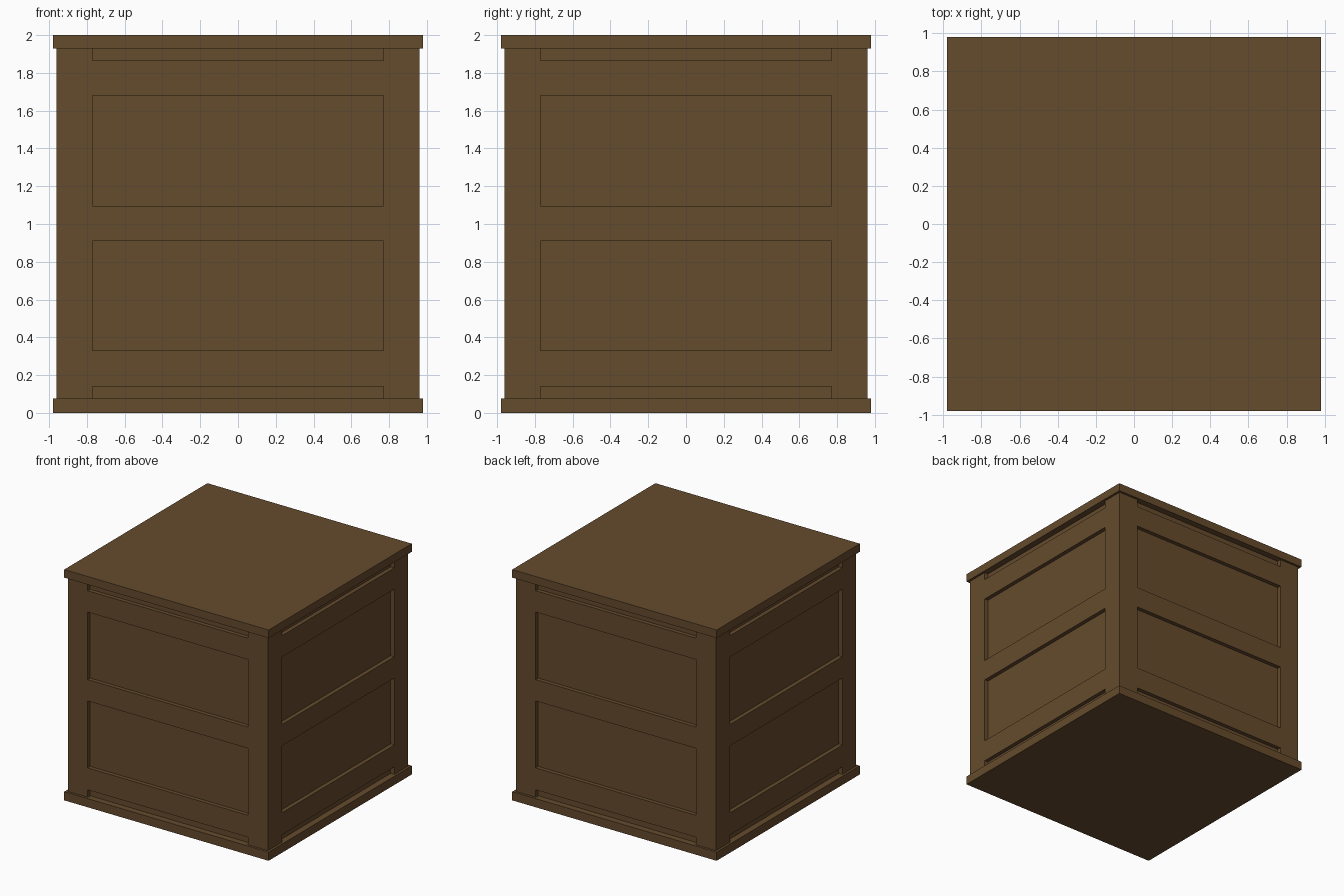
import bpy
import bmesh
from mathutils import Vector

if "Cube" in bpy.data.objects:
    bpy.data.objects.remove(bpy.data.objects["Cube"])

BODY, SLAB, PANEL = 0.96, 0.98, 0.77        # half widths
RECESS = 0.035
ROWS = [(0.0, 0.14), (0.33, 0.91), (1.095, 1.68), (1.865, 2.0)]

wood = bpy.data.materials.new("brown_wood")
wood.use_nodes = True
colour = (0.130, 0.069, 0.026, 1.0)
wood.diffuse_color = colour
wood.node_tree.nodes["Principled BSDF"].inputs["Base Color"].default_value = colour


def box(bm, half, z0, z1):
    bmesh.ops.create_cube(bm, size=1)
    for v in bm.verts:
        v.co = Vector((v.co.x * 2 * half, v.co.y * 2 * half,
                       z0 + (v.co.z + 0.5) * (z1 - z0)))


def finish(bm, name):
    mesh = bpy.data.meshes.new(name)
    bm.to_mesh(mesh)
    bm.free()
    mesh.materials.append(wood)
    obj = bpy.data.objects.new(name, mesh)
    bpy.context.collection.objects.link(obj)


def cut(bm, point, normal):
    geom = bm.verts[:] + bm.edges[:] + bm.faces[:]
    bmesh.ops.bisect_plane(bm, geom=geom, plane_co=point, plane_no=normal)


# Base and lid slabs
for name, z0, z1 in (("base_slab", 0, 0.075), ("lid_slab", 1.93, 2)):
    bm = bmesh.new()
    box(bm, SLAB, z0, z1)
    finish(bm, name)

# Crate body, its ends tucked inside the slabs
bm = bmesh.new()
box(bm, BODY, 0.04, 1.96)
for s in (-PANEL, PANEL):
    cut(bm, (s, 0, 0), (1, 0, 0))
    cut(bm, (0, s, 0), (0, 1, 0))
for z in (z for row in ROWS for z in row if 0.04 < z < 1.96):
    cut(bm, (0, 0, z), (0, 0, 1))

# Sink the panel cells on all four sides
bm.normal_update()
panels = []
for f in bm.faces:
    c = f.calc_center_median()
    if (abs(f.normal.z) < 0.5 and min(abs(c.x), abs(c.y)) < PANEL
            and any(a < c.z < b for a, b in ROWS)):
        panels.append(f)
bmesh.ops.inset_individual(bm, faces=panels, thickness=0, depth=-RECESS)
finish(bm, "crate_body")
